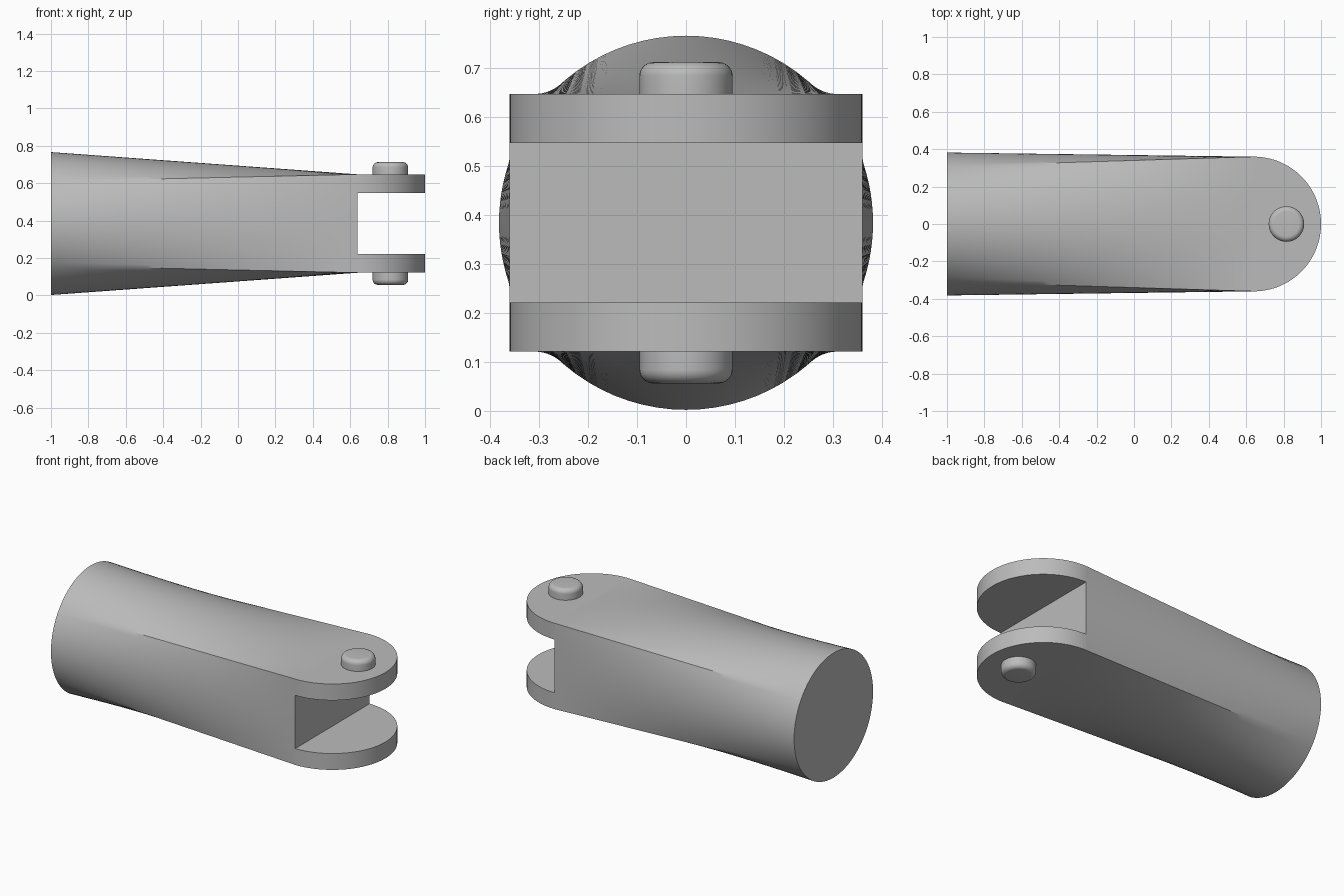
import bpy, bmesh, math
from math import sin, cos, pi

cube = bpy.data.objects.get("Cube")
if cube:
    bpy.data.objects.remove(cube, do_unlink=True)

MID = 0.384                    # height of the long axis
BACK, SHOULDER = -1.0, 0.64    # round end, and start of the fork
RADIUS = 0.382                 # round end
HALF_W, HALF_H = 0.36, 0.263   # rectangular end
PLATE = 0.1                    # fork plate thickness
PIN_X, PIN_R, PIN_H, FILLET = 0.815, 0.095, 0.065, 0.028

grey = bpy.data.materials.new("plain grey")
grey.use_nodes = True
colour = (0.5, 0.5, 0.5, 1)
grey.diffuse_color = colour
grey.node_tree.nodes["Principled BSDF"].inputs["Base Color"].default_value = colour


def finish(name, bm):
    bmesh.ops.recalc_face_normals(bm, faces=bm.faces)
    mesh = bpy.data.meshes.new(name)
    bm.to_mesh(mesh)
    bm.free()
    mesh.materials.append(grey)
    obj = bpy.data.objects.new(name, mesh)
    bpy.context.collection.objects.link(obj)
    bpy.ops.object.select_all(action='DESELECT')
    obj.select_set(True)
    bpy.context.view_layer.objects.active = obj
    bpy.ops.object.shade_smooth_by_angle(angle=math.radians(30))
    return obj


def loft(name, rings):
    """Skin closed rings of points and cap both ends."""
    bm = bmesh.new()
    loops = [[bm.verts.new(p) for p in ring] for ring in rings]
    n = len(loops[0])
    for a, b in zip(loops, loops[1:]):
        for i in range(n):
            j = (i + 1) % n
            bm.faces.new((a[i], a[j], b[j], b[i]))
    bm.faces.new(loops[0])
    bm.faces.new(loops[-1])
    return finish(name, bm)


def section(t, steps=24):
    """Cross-section blending from the circle (t=0) to the rectangle (t=1)."""
    c = math.atan2(HALF_H, HALF_W)
    angles = [-c, c, pi - c, pi + c, 2 * pi - c]
    corners = [(1, -1), (1, 1), (-1, 1), (-1, -1), (1, -1)]
    ring = []
    for side in range(4):
        for i in range(steps):
            f = i / steps
            a = angles[side] * (1 - f) + angles[side + 1] * f
            u = corners[side][0] * (1 - f) + corners[side + 1][0] * f
            v = corners[side][1] * (1 - f) + corners[side + 1][1] * f
            y = RADIUS * cos(a) * (1 - t) + HALF_W * u * t
            z = RADIUS * sin(a) * (1 - t) + HALF_H * v * t
            ring.append((BACK + (SHOULDER - BACK) * t, y, MID + z))
    return ring


# Tapering body, round at the back and rectangular at the fork
loft("body", [section(k / 32) for k in range(33)])

for name, sign in (("upper", 1), ("lower", -1)):
    # Fork plate with a half-round tip
    arc = [(SHOULDER + HALF_W * cos(a), HALF_W * sin(a))
           for a in (pi * (i / 64 - 0.5) for i in range(65))]
    levels = (MID + sign * (HALF_H - PLATE), MID + sign * HALF_H)
    loft(name + "_fork_plate", [[(x, y, z) for x, y in arc] for z in levels])

    # Pin head with a rounded rim
    profile = [(PIN_R, 0)]
    for i in range(9):
        a = pi / 2 * i / 8
        profile.append((PIN_R - FILLET * (1 - cos(a)),
                        PIN_H - FILLET * (1 - sin(a))))
    loft(name + "_pin_head",
         [[(PIN_X + r * cos(2 * pi * i / 48), r * sin(2 * pi * i / 48),
            MID + sign * (HALF_H + h)) for i in range(48)]
          for r, h in profile])
